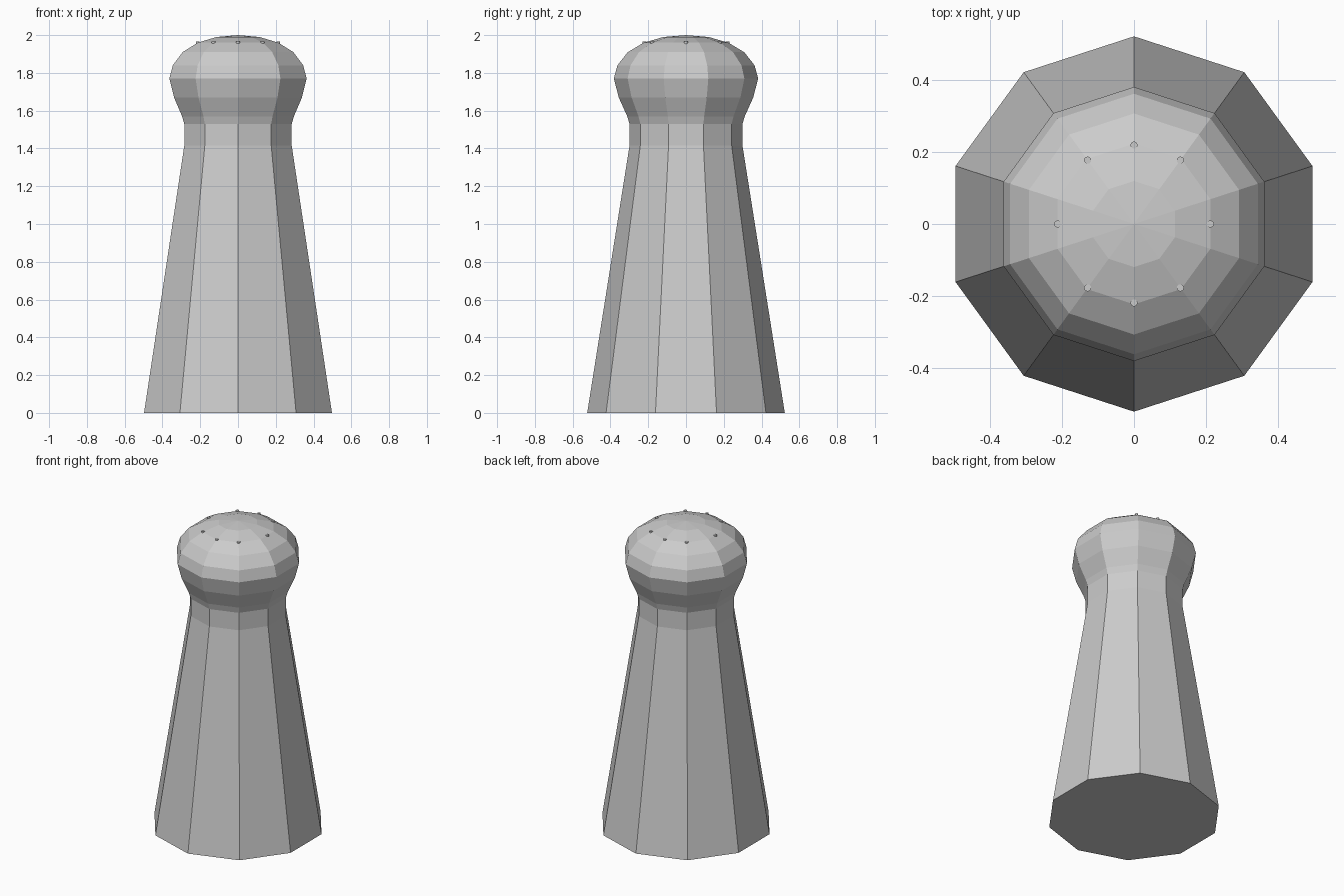
import bpy, bmesh
from math import sin, cos, pi, radians

if "Cube" in bpy.data.objects:
    bpy.data.objects.remove(bpy.data.objects["Cube"])

SIDES = 10


def lathe(name, profile):
    """Flat-faced ten-sided solid from (radius, height) pairs; radius 0 is a tip."""
    bm = bmesh.new()
    rings = []
    for r, z in profile:
        count = SIDES if r > 0 else 1
        rings.append([bm.verts.new((r * cos(pi / 2 + 2 * pi * i / SIDES),
                                    r * sin(pi / 2 + 2 * pi * i / SIDES), z))
                      for i in range(count)])
    for low, high in zip(rings, rings[1:]):
        for i in range(SIDES):
            j = (i + 1) % SIDES
            if len(high) == 1:
                bm.faces.new((low[i], low[j], high[0]))
            else:
                bm.faces.new((low[i], low[j], high[j], high[i]))
    bm.faces.new(rings[0][::-1])
    bm.normal_update()
    mesh = bpy.data.meshes.new(name)
    bm.to_mesh(mesh)
    bm.free()
    obj = bpy.data.objects.new(name, mesh)
    bpy.context.collection.objects.link(obj)
    return obj


# Tapered body, neck and domed head in one closed skin
lathe("shaker_body", [
    (0.523, 0), (0.299, 1.415), (0.299, 1.53), (0.311, 1.57),
    (0.356, 1.67), (0.382, 1.77), (0.363, 1.84), (0.308, 1.91),
    (0.224, 1.96), (0.12, 1.99), (0, 2.0),
])

# Ring of small shaker holes, shown as tiny plugs on the dome
for n, (angle, r) in enumerate([(0, 0.213), (54, 0.22), (90, 0.22), (126, 0.22),
                                (180, 0.213), (234, 0.22), (270, 0.22), (306, 0.22)]):
    a = radians(angle)
    bpy.ops.mesh.primitive_cylinder_add(
        vertices=12, radius=0.01, depth=0.02,
        location=(r * cos(a), r * sin(a), 1.956))
    bpy.context.object.name = f"shaker_hole_{n + 1}"
